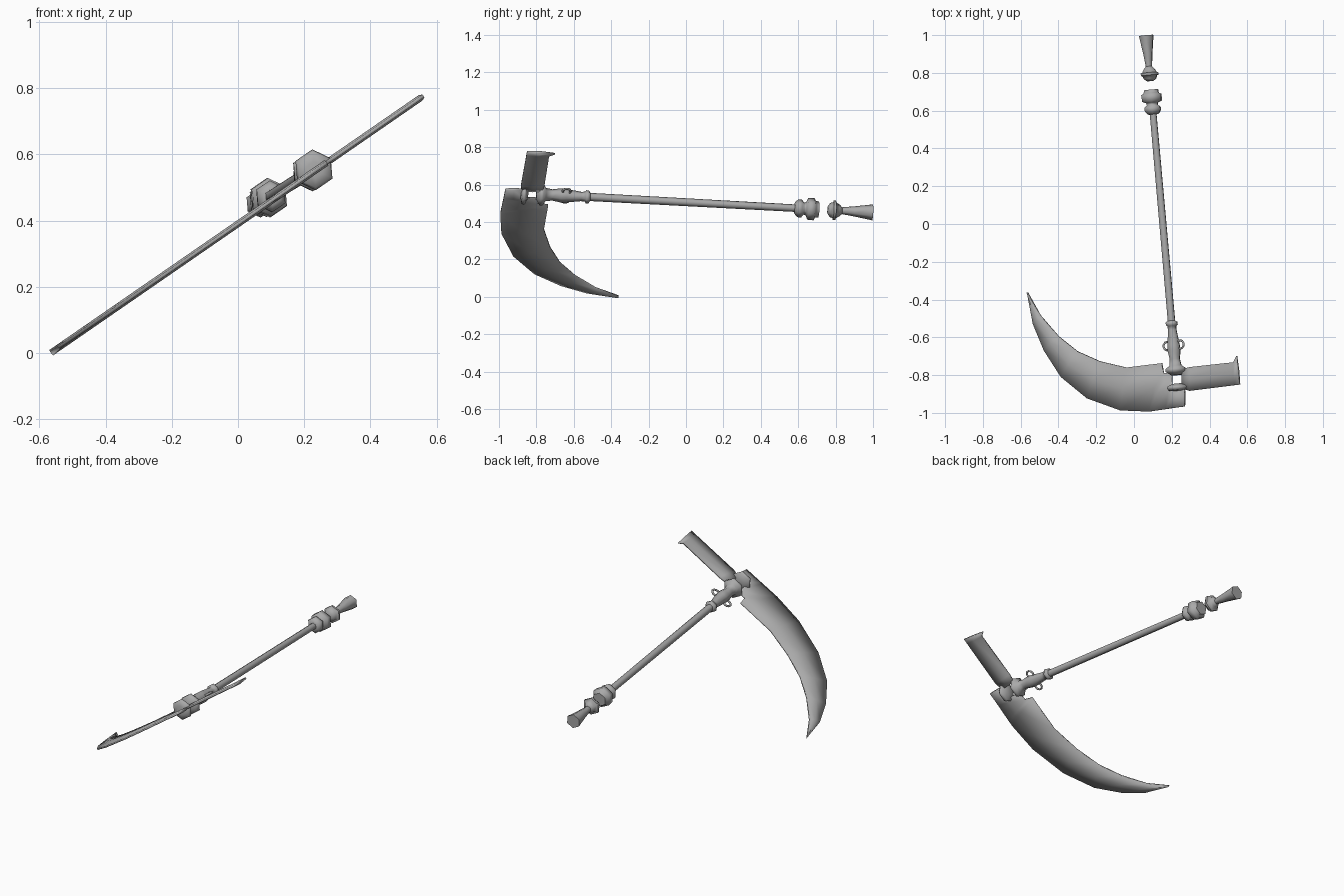
import bpy, bmesh, math
from mathutils import Vector

if "Cube" in bpy.data.objects:
    bpy.data.objects.remove(bpy.data.objects["Cube"], do_unlink=True)

steel = bpy.data.materials.new("grey_steel")
steel.use_nodes = True
GREY = (0.4, 0.4, 0.4, 1)
steel.diffuse_color = GREY
steel.node_tree.nodes["Principled BSDF"].inputs["Base Color"].default_value = GREY

# The blade lies in a plane that holds the y axis and slopes up towards +x
SLOPE = 0.69
ACROSS = Vector((1, 0, SLOPE)).normalized()
NORMAL = Vector((-SLOPE, 0, 1)).normalized()

# The handle runs slightly askew along y
AXIS = Vector((-0.0885, 1, -0.0545))
SIDE = (ACROSS - AXIS * (ACROSS.dot(AXIS) / AXIS.length_squared)).normalized()
UP = SIDE.cross(AXIS).normalized()


def on_plane(x, y, h=0):
    return Vector((x, y, 0.39 + SLOPE * x)) + NORMAL * h


def on_axis(y):
    return Vector((0.153, 0, 0.506)) + AXIS * y


def finish(bm, name, angle):
    bmesh.ops.recalc_face_normals(bm, faces=bm.faces)
    mesh = bpy.data.meshes.new(name)
    bm.to_mesh(mesh)
    bm.free()
    obj = bpy.data.objects.new(name, mesh)
    bpy.context.collection.objects.link(obj)
    mesh.materials.append(steel)
    bpy.ops.object.select_all(action="DESELECT")
    obj.select_set(True)
    bpy.context.view_layer.objects.active = obj
    bpy.ops.object.shade_smooth_by_angle(angle=math.radians(angle))
    return obj


def skin(name, rings, angle):
    """Joins closed rings of points into a capped tube."""
    bm = bmesh.new()
    loops = [[bm.verts.new(p) for p in ring] for ring in rings]
    n = len(loops[0])
    for a, b in zip(loops, loops[1:]):
        for i in range(n):
            j = (i + 1) % n
            bm.faces.new((a[i], a[j], b[j], b[i]))
    bm.faces.new(loops[0])
    bm.faces.new(loops[-1])
    return finish(bm, name, angle)


def turned(name, profile, sides=6):
    """Six-sided turned part from (y, radius) pairs."""
    turns = [2 * math.pi * i / sides for i in range(sides)]
    rings = [[on_axis(y) + (SIDE * math.cos(t) + UP * math.sin(t)) * r
              for t in turns] for y, r in profile]
    return skin(name, rings, 75)


def plate(name, stations, mid=0.01, edge=0.005):
    """Lens-shaped plate between an outer and an inner outline."""
    rings = []
    for i, (ox, oy, ix, iy) in enumerate(stations):
        mx, my = (ox + ix) / 2, (oy + iy) / 2
        rings.append([on_plane(ox, oy, edge), on_plane(mx, my, mid),
                      on_plane(ix, iy, edge), on_plane(ix, iy, -edge),
                      on_plane(mx, my, -mid), on_plane(ox, oy, -edge)])
    return skin(name, rings, 100)


# Curved blade: outer x, y then inner x, y from tip to root
plate("blade", [
    (-.565, -.362, -.563, -.362), (-.533, -.53, -.496, -.483),
    (-.475, -.67, -.40, -.594), (-.385, -.81, -.30, -.674),
    (-.247, -.923, -.18, -.727), (-.07, -.987, -.04, -.76),
    (.08, -.993, .147, -.737), (.10, -.99, .157, -.79),
    (.17, -.98, .20, -.79), (.20, -.975, .203, -.865),
    (.268, -.966, .268, -.875)])

# Short counter blade with a hooked corner
plate("counter_blade", [
    (.257, -.872, .257, -.768), (.295, -.883, .30, -.757),
    (.535, -.853, .528, -.732), (.56, -.85, .544, -.70)])

# Handle and its turned fittings
turned("shaft", [(-.54, .022), (.59, .02)])
turned("socket", [
    (-.80, .03), (-.79, .045), (-.78, .06), (-.765, .06), (-.75, .036),
    (-.715, .03), (-.67, .038), (-.64, .036), (-.56, .025), (-.54, .027),
    (-.535, .035), (-.52, .035), (-.512, .022)])
turned("head_cap", [
    (-.883, .025), (-.878, .055), (-.865, .062), (-.857, .055), (-.845, .025)])
turned("pommel_collar", [
    (.58, .028), (.587, .038), (.60, .048), (.618, .048), (.63, .032),
    (.642, .036), (.65, .058), (.685, .06), (.692, .045), (.71, .042)])
turned("pommel_ball", [
    (.757, .02), (.77, .038), (.785, .043), (.787, .052), (.80, .052),
    (.802, .043), (.82, .032), (.835, .018)])
turned("pommel_grip", [(.83, .018), (.90, .027), (.998, .043)])

# Two small loops beside the socket
for name, sign in (("left_loop", 1), ("right_loop", -1)):
    centre = on_axis(-.642) + SIDE * .043 * sign
    bpy.ops.mesh.primitive_torus_add(
        major_segments=10, minor_segments=6, major_radius=.022, minor_radius=.006,
        location=centre, rotation=NORMAL.to_track_quat("Z", "Y").to_euler())
    loop = bpy.context.object
    loop.name = name
    loop.data.materials.append(steel)
    bpy.ops.object.shade_smooth_by_angle(angle=math.radians(75))
